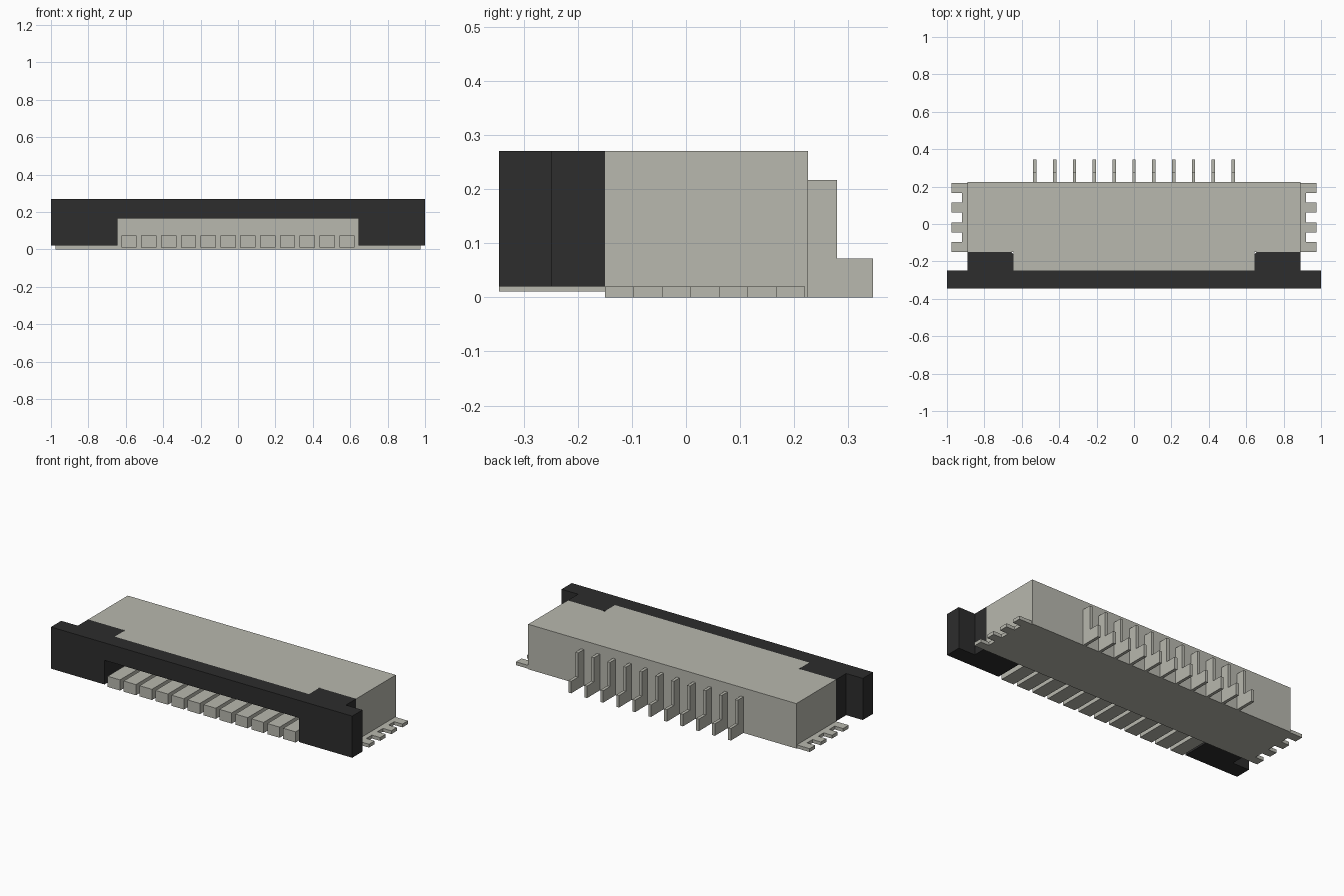
import bpy
import bmesh
from mathutils import Vector

cube = bpy.data.objects.get("Cube")
if cube:
    bpy.data.objects.remove(cube, do_unlink=True)


def material(name, color):
    mat = bpy.data.materials.new(name)
    mat.use_nodes = True
    mat.diffuse_color = color
    mat.node_tree.nodes["Principled BSDF"].inputs["Base Color"].default_value = color
    return mat


BEIGE = material("warm_grey", (0.48, 0.48, 0.425, 1))
BLACK = material("charcoal", (0.026, 0.026, 0.026, 1))


def prism(name, outline, axis, start, end, mat):
    """Extrude a flat outline along one axis, from start to end."""
    def place(a, b):
        return {"x": (start, a, b), "y": (a, start, b), "z": (a, b, start)}[axis]

    bm = bmesh.new()
    face = bm.faces.new([bm.verts.new(place(a, b)) for a, b in outline])
    extruded = bmesh.ops.extrude_face_region(bm, geom=[face])["geom"]
    direction = Vector([float(axis == k) for k in "xyz"])
    bmesh.ops.translate(bm, vec=direction * (end - start),
                        verts=[v for v in extruded if isinstance(v, bmesh.types.BMVert)])
    bmesh.ops.recalc_face_normals(bm, faces=bm.faces[:])
    mesh = bpy.data.meshes.new(name)
    bm.to_mesh(mesh)
    bm.free()
    mesh.materials.append(mat)
    obj = bpy.data.objects.new(name, mesh)
    bpy.context.collection.objects.link(obj)
    return obj


def box(name, x, y, z, mat):
    outline = [(x[0], y[0]), (x[1], y[0]), (x[1], y[1]), (x[0], y[1])]
    return prism(name, outline, "z", z[0], z[1], mat)


TOP, BASE = 0.27, 0.02
FRONT, BAR_BACK, BODY_FRONT, BODY_BACK = -0.345, -0.248, -0.15, 0.225
SLOT, SLOT_TOP, BODY_HALF = 0.645, 0.165, 0.89
PITCH = 0.106

# Housing and the lip above the cable slot
box("housing", (-BODY_HALF, BODY_HALF), (BODY_FRONT, BODY_BACK), (0, TOP), BEIGE)
box("housing_lip", (-SLOT, SLOT), (BAR_BACK, BODY_FRONT), (SLOT_TOP, TOP), BEIGE)

# Locking bar with a wide opening underneath
prism("locking_bar",
      [(-1, BASE), (-SLOT, BASE), (-SLOT, SLOT_TOP), (SLOT, SLOT_TOP),
       (SLOT, BASE), (1, BASE), (1, TOP), (-1, TOP)],
      "y", FRONT, BAR_BACK, BLACK)

# Bar shoulders and the comb-shaped solder tabs on both sides
for side, s in (("left", 1), ("right", -1)):
    shoulder = [(SLOT, BAR_BACK), (BODY_HALF, BAR_BACK), (BODY_HALF, BODY_FRONT),
                (SLOT + 0.012, BODY_FRONT), (SLOT, BODY_FRONT - 0.012)]
    prism(side + "_bar_shoulder", [(s * x, y) for x, y in shoulder],
          "z", BASE, TOP, BLACK)

    step = 0.0528
    comb = [(BODY_HALF - 0.01, BODY_FRONT)]
    for i in range(7):
        reach = 0.92 if i % 2 else 0.975
        y = BODY_FRONT + i * step
        comb += [(reach, y), (reach, y + step)]
    comb.append((BODY_HALF - 0.01, BODY_FRONT + 7 * step))
    prism(side + "_solder_tab", [(s * x, y) for x, y in comb], "z", 0, BASE, BEIGE)

# Row of blocks below the bar
for i in range(12):
    x = (i - 5.5) * PITCH
    box(f"front_block_{i + 1}", (x - 0.041, x + 0.041), (FRONT, BODY_FRONT),
        (0.011, 0.075), BEIGE)

# Stepped contact pins along the back
pin = [(BODY_BACK, 0), (0.345, 0), (0.345, 0.072),
       (0.279, 0.072), (0.279, 0.217), (BODY_BACK, 0.217)]
for i in range(11):
    x = (i - 5) * PITCH
    prism(f"contact_pin_{i + 1}", pin, "x", x - 0.009, x + 0.009, BEIGE)
